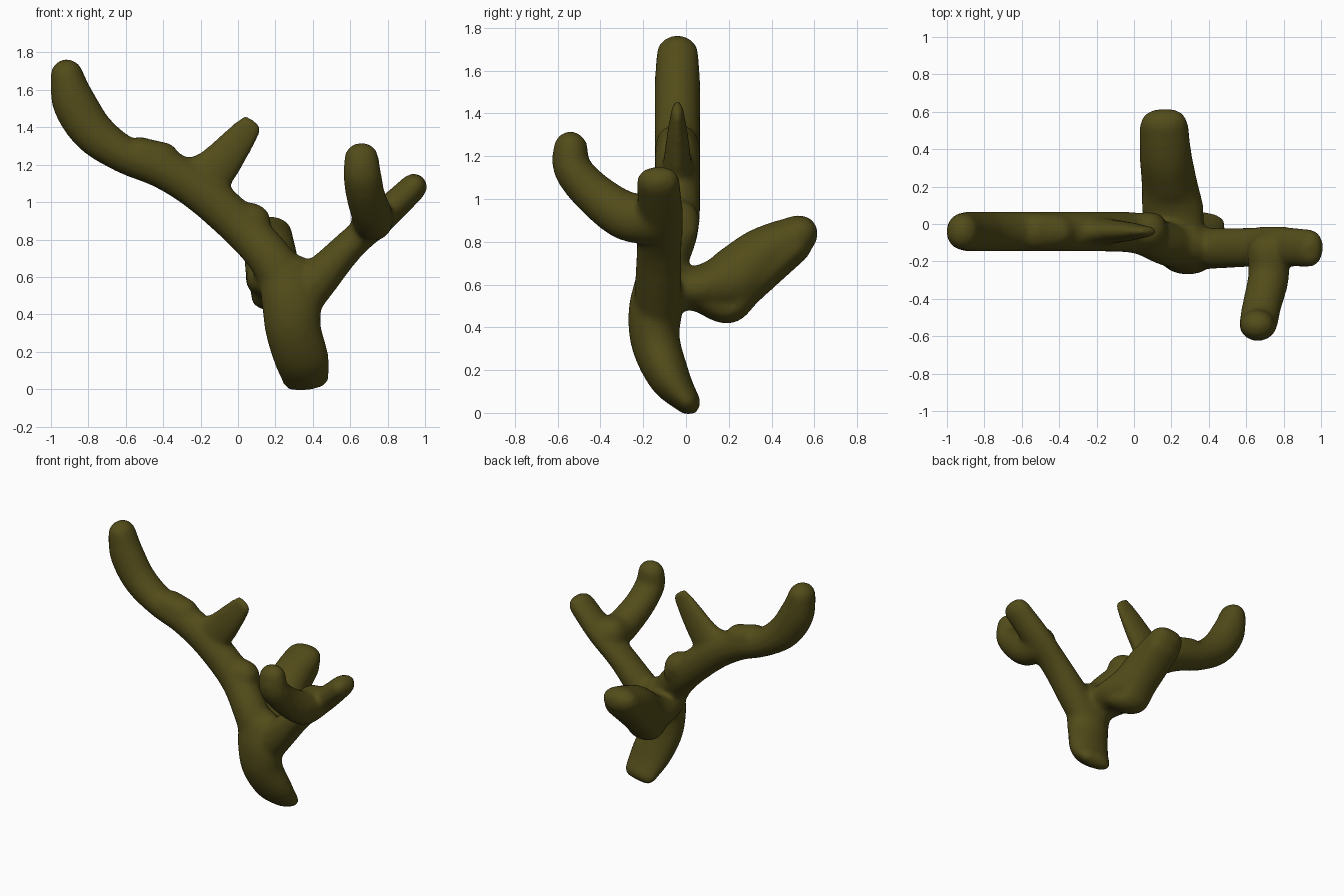
import bpy, bmesh, math
from mathutils import Vector

if "Cube" in bpy.data.objects:
    bpy.data.objects.remove(bpy.data.objects["Cube"])

SIDES = 24
X, Y = Vector((1, 0, 0)), Vector((0, 1, 0))
bm = bmesh.new()


def spline(pts, steps=6):
    """Catmull-Rom samples of (x, y, z, side radius, depth radius)."""
    out, n = [], len(pts)
    for i in range(n - 1):
        p = [pts[max(0, min(n - 1, i + k))] for k in (-1, 0, 1, 2)]
        for s in range(steps):
            t = s / steps
            out.append([0.5 * (2 * b + (c - a) * t + (2 * a - 5 * b + 4 * c - d) * t * t
                               + (3 * b - a - 3 * c + d) * t ** 3) for a, b, c, d in zip(*p)])
    return out + [list(pts[-1])]


def limb(side, pts):
    """Tube with elliptical section and rounded ends."""
    sm = spline(pts)
    pos = [Vector(s[:3]) for s in sm]
    tan = [(pos[min(i + 1, len(pos) - 1)] - pos[max(i - 1, 0)]).normalized() for i in range(len(pos))]
    secs = [(p, t, s[3], s[4]) for p, t, s in zip(pos, tan, sm)]

    def cap(sec, sign):
        p, t, a, b = sec
        m = min(a, b)
        return [(p + t * sign * m * math.sin(f), t, a - m + m * math.cos(f), b - m + m * math.cos(f))
                for f in (0.35, 0.7, 1.05, 1.3, 1.5)]
    secs = cap(secs[0], -1)[::-1] + secs + cap(secs[-1], 1)
    rings = []
    for p, t, a, b in secs:
        u = (side - t * side.dot(t)).normalized()
        v = t.cross(u)
        rings.append([bm.verts.new(p + u * a * math.cos(q) + v * b * math.sin(q))
                      for q in (2 * math.pi * k / SIDES for k in range(SIDES))])
    for r, s in zip(rings, rings[1:]):
        for k in range(SIDES):
            j = (k + 1) % SIDES
            bm.faces.new((r[k], r[j], s[j], s[k]))
    bm.faces.new(rings[0][::-1])
    bm.faces.new(rings[-1])


# trunk, curving forward from its foot
limb(X, [(.362, .005, .055, .128, .062), (.34, -.075, .16, .147, .098), (.295, -.14, .32, .15, .115),
         (.285, -.15, .47, .16, .12), (.26, -.12, .60, .15, .12)])
# long left branch with upturned end
limb(Y, [(.30, -.14, .48, .11, .14), (.18, -.11, .69, .115, .12), (.02, -.05, .865, .11, .115),
         (-.2, -.04, 1.06, .107, .115), (-.4, -.04, 1.18, .107, .11), (-.6, -.04, 1.25, .107, .10),
         (-.77, -.04, 1.37, .107, .115), (-.875, -.04, 1.53, .107, .118), (-.915, -.04, 1.675, .10, .09)])
# knobs on the left branch
limb(Y, [(.01, -.04, .905, .10, .095), (.085, -.035, .895, .10, .095), (.115, -.03, .85, .09, .065)])
limb(Y, [(-.42, -.04, 1.21, .10, .12), (-.52, -.04, 1.265, .10, .085)])
# flattened twig, thinning to a blade
limb(Y, [(-.24, -.04, 1.08, .085, .16), (-.12, -.04, 1.18, .065, .12), (-.025, -.04, 1.295, .05, .097),
         (.07, -.04, 1.415, .028, .068)])
# right branch
limb(Y, [(.28, -.13, .44, .11, .14), (.43, -.13, .59, .11, .11), (.6, -.125, .77, .107, .085),
         (.78, -.12, .93, .107, .083), (.938, -.13, 1.08, .102, .074)])
# forward twig of the right branch
limb(X, [(.715, -.15, .91, .11, .12), (.72, -.28, .92, .11, .115), (.685, -.43, 1.025, .105, .10),
         (.665, -.53, 1.14, .103, .09), (.66, -.54, 1.235, .093, .082)])
# thick rear branch and its underside heel
limb(X, [(.24, -.12, .57, .13, .10), (.21, .06, .585, .165, .105), (.19, .21, .62, .15, .145),
         (.17, .36, .74, .14, .13), (.16, .525, .835, .13, .092)])
limb(X, [(.21, .08, .54, .13, .075), (.19, .20, .485, .12, .07), (.18, .29, .59, .12, .085),
         (.165, .51, .775, .13, .075)])

bmesh.ops.recalc_face_normals(bm, faces=bm.faces)
mesh = bpy.data.meshes.new("antler_branch")
bm.to_mesh(mesh)
bm.free()
obj = bpy.data.objects.new("antler_branch", mesh)
bpy.context.collection.objects.link(obj)

# fuse the limbs into one surface and blend the joints
fuse = obj.modifiers.new("fuse", "REMESH")
fuse.mode = "VOXEL"
fuse.voxel_size = 0.016
fuse.use_smooth_shade = True
blend = obj.modifiers.new("blend", "SMOOTH")
blend.factor = 0.5
blend.iterations = 14

mat = bpy.data.materials.new("olive")
mat.diffuse_color = (0.085, 0.072, 0.01, 1)
mat.use_nodes = True
mat.node_tree.nodes["Principled BSDF"].inputs["Base Color"].default_value = mat.diffuse_color
mesh.materials.append(mat)
for p in mesh.polygons:
    p.use_smooth = True
